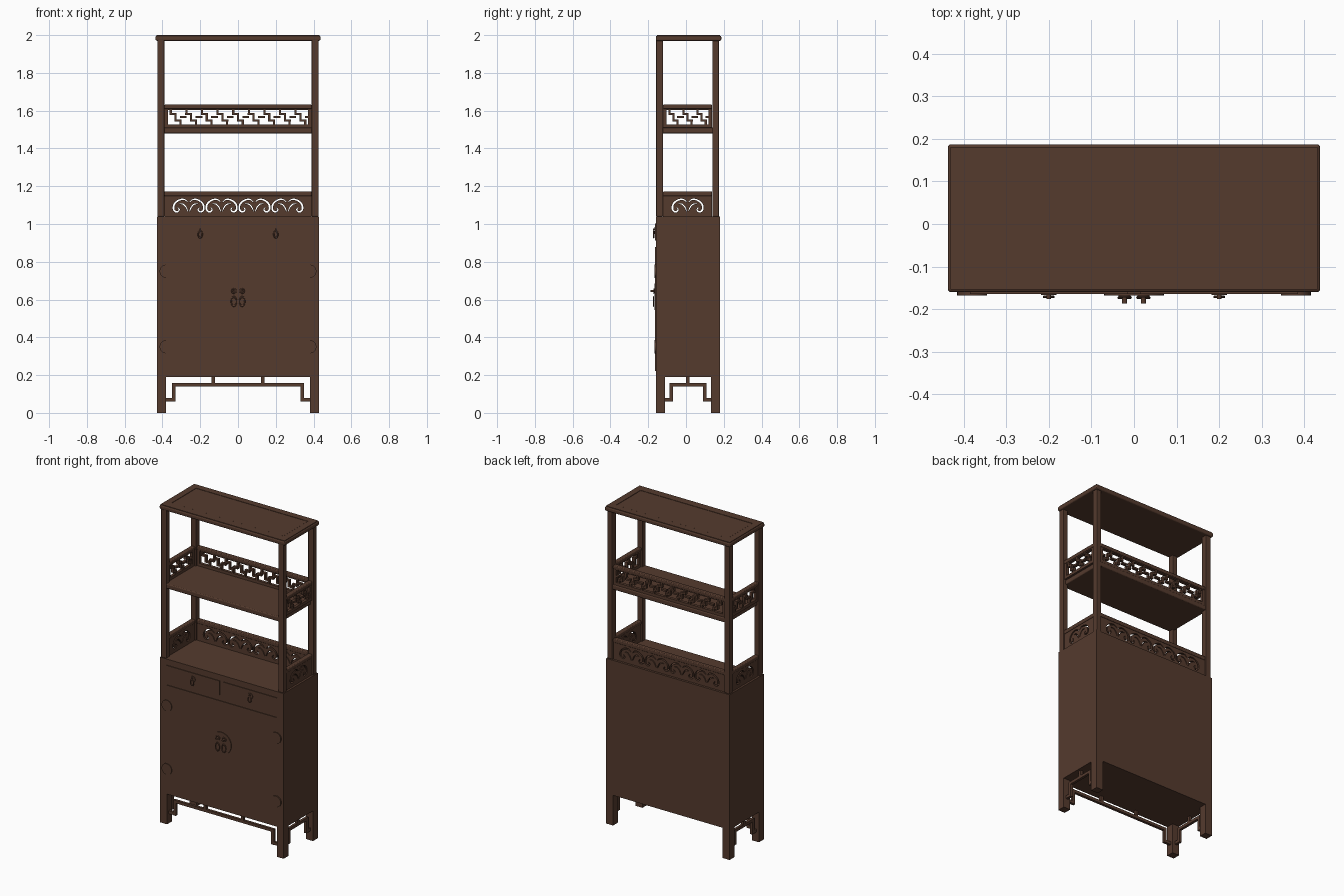
import bpy, bmesh
from math import pi
from mathutils import Matrix, Vector

if "Cube" in bpy.data.objects:
    bpy.data.objects.remove(bpy.data.objects["Cube"])

wood = bpy.data.materials.new("dark brown wood")
wood.use_nodes = True
brown = (0.09, 0.043, 0.027, 1)
wood.diffuse_color = brown
wood.node_tree.nodes["Principled BSDF"].inputs["Base Color"].default_value = brown

# Overall layout
BODY_X, FRONT, BACK = 0.43, -0.16, 0.18
BODY_LOW, BODY_TOP, TOP = 0.19, 1.04, 2.0
POST_X, POST_FRONT, POST_BACK = 0.408, -0.14, 0.157
MID_Y = (POST_FRONT + POST_BACK) / 2
SPAN_X, SPAN_Y = 0.39, 0.13      # half gaps between posts


def finish(ob, bevel=0):
    ob.data.materials.append(wood)
    if bevel:
        mod = ob.modifiers.new("soft edges", "BEVEL")
        mod.width, mod.segments = bevel, 3
    return ob


def boxes(name, spans, bevel=0):
    """One object from boxes given as x, y and z ranges."""
    bm = bmesh.new()
    for lo_hi in spans:
        lo, hi = Vector([s[0] for s in lo_hi]), Vector([s[1] for s in lo_hi])
        place = Matrix.Translation((lo + hi) / 2) @ Matrix.Diagonal((hi - lo).to_4d())
        place[3][3] = 1
        bmesh.ops.create_cube(bm, size=1, matrix=place)
    me = bpy.data.meshes.new(name)
    bm.to_mesh(me)
    bm.free()
    ob = bpy.data.objects.new(name, me)
    bpy.context.collection.objects.link(ob)
    return finish(ob, bevel)


def around(c, r):
    return (c - r, c + r)


def disc(name, x, z, r, y0, y1, stretch=1):
    """Round plate or knob facing the front."""
    bpy.ops.mesh.primitive_cylinder_add(vertices=32, radius=r, depth=y1 - y0,
                                        location=(x, (y0 + y1) / 2, z), rotation=(pi / 2, 0, 0))
    ob = bpy.context.object
    ob.name = name
    ob.scale.y = stretch
    bpy.ops.object.shade_smooth_by_angle()
    return finish(ob)


def ring(name, x, z, r, y, stretch=1):
    bpy.ops.mesh.primitive_torus_add(major_radius=r, minor_radius=0.003, major_segments=24,
                                     minor_segments=8, location=(x, y, z), rotation=(pi / 2, 0, 0))
    ob = bpy.context.object
    ob.name = name
    ob.scale.y = stretch
    bpy.ops.object.shade_smooth_by_angle()
    return finish(ob)


# Cabinet body, legs and shelf posts
boxes("cabinet_body", [(around(0, BODY_X), (FRONT, BACK), (BODY_LOW, BODY_TOP))])
LEG = 0.024
for side, sx in (("left", 1), ("right", -1)):
    for end, y, py in (("front", FRONT + LEG, POST_FRONT), ("back", BACK - LEG, POST_BACK)):
        boxes(f"{end}_{side}_leg", [(around(sx * (BODY_X - LEG), LEG), around(y, LEG), (0, BODY_LOW))])
        boxes(f"{end}_{side}_post", [(around(sx * POST_X, 0.018), around(py, 0.018),
                                      (BODY_TOP, TOP - 0.02))], 0.004)

# Stepped brackets below the body
def bracket(name, half, reach, struts):
    y, t = around(0, 0.008), 0.009
    spans = [(around(0, half), y, around(0.148, t))]
    for s in (-1, 1):
        spans.append((around(s * (half - t), t), y, (0.06, 0.15)))
        spans.append((tuple(sorted((s * (half - t), s * reach))), y, around(0.07, t)))
    spans += [(around(u, t), y, (0.15, BODY_LOW)) for u in struts]
    return boxes(name, spans)

bracket("front_bracket", 0.35, 0.385, (-0.13, 0.13)).location.y = FRONT + LEG
for side, sx in (("left", 1), ("right", -1)):
    ob = bracket(f"{side}_bracket", 0.098, 0.125, (0,))
    ob.rotation_euler.z = pi / 2
    ob.location = (sx * (BODY_X - LEG), (FRONT + BACK) / 2, 0)

# Top board with a rim around a shallow sunken panel
RIM_X, RIM_Y0, RIM_Y1 = 0.437, -0.16, 0.187
boxes("top_board", [(around(0, RIM_X), (RIM_Y0, RIM_Y1), (TOP - 0.03, TOP - 0.003))], 0.008)
IN_X, IN_Y0, IN_Y1 = 0.39, -0.105, 0.14
edge, rim_z = 0.006, (TOP - 0.015, TOP)
boxes("top_rim", [(around(0, RIM_X - edge), (RIM_Y0 + edge, IN_Y0), rim_z),
                  (around(0, RIM_X - edge), (IN_Y1, RIM_Y1 - edge), rim_z),
                  ((IN_X, RIM_X - edge), (IN_Y0, IN_Y1), rim_z),
                  ((edge - RIM_X, -IN_X), (IN_Y0, IN_Y1), rim_z)])
boxes("top_panel", [(around(0, IN_X - 0.002), (IN_Y0 + 0.002, IN_Y1 - 0.002),
                     (TOP - 0.02, TOP - 0.001))])

# Middle shelf
SHELF = 1.51
boxes("middle_shelf", [(around(0, POST_X), (POST_FRONT - 0.015, POST_BACK + 0.015),
                        (SHELF - 0.03, SHELF))], 0.006)


def place_panels(make):
    """Put one panel at the back and one on each side."""
    for ob in make("back", SPAN_X, 9, 4):
        ob.location.y += POST_BACK
    for side, sx in (("left", 1), ("right", -1)):
        for ob in make(side, SPAN_Y, 3, 1):
            ob.rotation_euler.z += pi / 2
            ob.location.x, ob.location.y = sx * POST_X, MID_Y


# Key-pattern guards on the middle shelf
def key_guard(where, half, units, clouds):
    low, high, t, y = SHELF + 0.018, SHELF + 0.094, 0.0055, around(0, 0.009)
    hole = half - 0.018
    spans = [(around(0, half), y, (SHELF, low)), (around(0, half), y, (high, SHELF + 0.11))]
    spans += [(around(s * (half + hole) / 2, 0.01), y, (low, high)) for s in (-1, 1)]
    pitch = 2 * hole / units
    upper, lower = high - 0.021, low + 0.021
    for i in range(units):
        u = -hole + i * pitch
        stem = u + pitch / 2
        spans += [((u + 0.01, stem + t), y, around(upper, t)),
                  (around(stem, t), y, (lower, upper)),
                  ((stem - t, u + pitch - 0.01), y, around(lower, t)),
                  (around(u + 0.016, t), y, (upper, high)),
                  (around(u + pitch - 0.016, t), y, (low, lower)),
                  ((u + pitch - 0.018, u + pitch + 0.018), y, around((low + high) / 2, t))]
    spans = [((max(a, -half), min(b, half)), yy, z) for (a, b), yy, z in spans]
    rail = boxes(f"{where}_key_guard_rail",
                 [(around(0, half), around(0, 0.014), (SHELF + 0.1, SHELF + 0.122))], 0.005)
    return [boxes(f"{where}_key_guard", spans), rail]

place_panels(key_guard)


# Cloud-scroll guards on the cabinet top: flat boards with curling slots
def smooth(pts, rounds=2):
    for _ in range(rounds):
        cut = [pts[0]]
        for a, b in zip(pts, pts[1:]):
            cut += [a.lerp(b, 0.25), a.lerp(b, 0.75)]
        pts = cut + [pts[-1]]
    return pts


def slot(path, width):
    """Closed outline of a tapering stroke along a path."""
    left, right, n = [], [], len(path) - 1
    for i, p in enumerate(path):
        d = (path[min(i + 1, n)] - path[max(i - 1, 0)]).normalized()
        f = i / n
        w = width * (0.2 + 3.2 * f * (1 - f))
        off = Vector((-d.y, d.x)) * w
        left.append(p + off)
        right.append(p - off)
    return left + right[::-1]


SCROLL = smooth([Vector(p) for p in ((0.005, 0.02), (0.022, 0.036), (0.05, 0.033), (0.078, 0.012),
                                     (0.082, -0.022), (0.062, -0.035), (0.047, -0.02), (0.058, -0.008))])
CURL = smooth([Vector(p) for p in ((0.004, -0.03), (0.014, -0.004), (0.032, 0.012), (0.05, 0.01))])


def cloud_guard(where, half, units, clouds):
    base, h = BODY_TOP + 0.056, 0.056
    loops = [[Vector((a * half, b * h)) for a, b in ((-1, -1), (1, -1), (1, 1), (-1, 1))]]
    for i in range(clouds):
        mid = (i - (clouds - 1) / 2) * 0.174
        for path, w in ((SCROLL, 0.0045), (CURL, 0.003)):
            for s in (-1, 1):
                loops.append([Vector((mid + s * p.x, p.y)) for p in slot(path, w)])
    cu = bpy.data.curves.new(f"{where}_cloud_outline", "CURVE")
    cu.dimensions, cu.fill_mode, cu.extrude = "2D", "BOTH", 0.009
    for pts in loops:
        sp = cu.splines.new("POLY")
        sp.points.add(len(pts) - 1)
        for point, p in zip(sp.points, pts):
            point.co = (p.x, p.y, 0, 1)
        sp.use_cyclic_u = True
    temp = bpy.data.objects.new("outline", cu)
    bpy.context.collection.objects.link(temp)
    me = bpy.data.meshes.new_from_object(temp.evaluated_get(bpy.context.evaluated_depsgraph_get()))
    bpy.data.objects.remove(temp)
    me.transform(Matrix.Translation((0, 0, base)) @ Matrix.Rotation(pi / 2, 4, "X"))
    me.materials.clear()
    board = bpy.data.objects.new(f"{where}_cloud_guard", me)
    bpy.context.collection.objects.link(board)
    rail = boxes(f"{where}_cloud_guard_rail", [(around(0, half), around(0, 0.014),
                                               (base + 0.052, base + 0.076))], 0.005)
    return [finish(board), rail]

place_panels(cloud_guard)

# Drawers, doors and their fittings
FACE = FRONT - 0.004
for side, sx in (("left", 1), ("right", -1)):
    boxes(f"{side}_drawer", [(around(sx * 0.2, 0.185), (FACE, FRONT), (0.912, 1.002))])
    boxes(f"{side}_door", [(around(sx * 0.1925, 0.1925), (FACE, FRONT), (0.222, 0.878))])
    x = sx * 0.2
    disc(f"{side}_drawer_plate", x, 0.965, 0.018, FACE - 0.003, FACE)
    disc(f"{side}_drawer_knob", x, 0.972, 0.005, FACE - 0.012, FACE)
    ring(f"{side}_drawer_pull", x, 0.945, 0.011, FACE - 0.007, 1.6)
    for level, z in (("upper", 0.75), ("lower", 0.35)):
        disc(f"{side}_{level}_hinge_plate", sx * 0.38, z, 0.035, FACE - 0.004, FRONT)
    x = sx * 0.022
    disc(f"{side}_door_knob", x, 0.645, 0.006, FACE - 0.023, FACE)
    ring(f"{side}_door_knob_collar", x, 0.645, 0.012, FACE - 0.006)
    ring(f"{side}_door_pull", x, 0.59, 0.014, FACE - 0.009, 1.7)
disc("door_plate", 0, 0.615, 0.07, FACE - 0.004, FACE)
